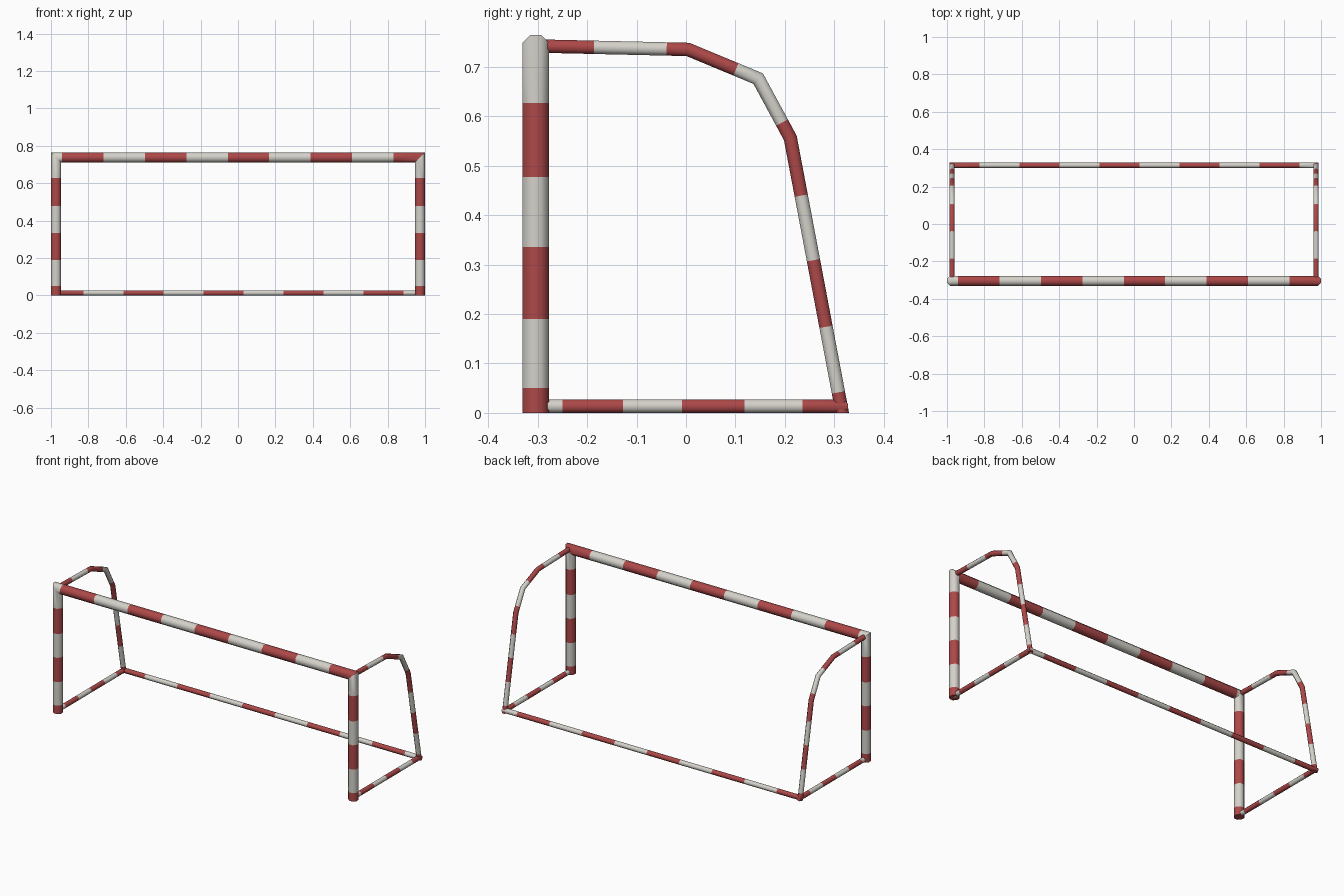
import bpy, bmesh, math
from mathutils import Vector

if "Cube" in bpy.data.objects:
    bpy.data.objects.remove(bpy.data.objects["Cube"])


def material(name, rgb):
    m = bpy.data.materials.new(name)
    m.diffuse_color = (*rgb, 1)
    m.use_nodes = True
    m.node_tree.nodes["Principled BSDF"].inputs["Base Color"].default_value = m.diffuse_color
    return m


RED = material("red paint", (0.42, 0.065, 0.065))
WHITE = material("off white paint", (0.66, 0.64, 0.59))


def tube(name, path, side, radius, cuts, first=0, end_normal=None, sides=8):
    """Mitred tube along a flat path; the colour swaps at each cut distance."""
    pts = [Vector(p) for p in path]
    side = Vector(side)
    stations = []                       # (distance, point, tangent, plane normal)
    dist = 0.0
    dirs = [(b - a).normalized() for a, b in zip(pts, pts[1:])]
    for i, p in enumerate(pts):
        t = dirs[min(i, len(dirs) - 1)]
        n = (dirs[i - 1] + t).normalized() if 0 < i < len(dirs) else t
        if i == len(pts) - 1 and end_normal:
            n = Vector(end_normal)
        stations.append((dist, p, t, n))
        if i < len(dirs):
            length = (pts[i + 1] - p).length
            for c in cuts:
                if dist + 1e-4 < c < dist + length - 1e-4:
                    stations.append((c, p + t * (c - dist), t, t))
            dist += length
    bm = bmesh.new()
    rings = []
    for d, p, t, n in stations:
        up = side.cross(t)
        ring = []
        for k in range(sides):
            a = 2 * math.pi * (k + 0.5) / sides
            off = (side * math.cos(a) + up * math.sin(a)) * radius
            off -= t * (off.dot(n) / t.dot(n))      # slide onto mitre plane
            ring.append(bm.verts.new(p + off))
        rings.append(ring)
    for j in range(len(rings) - 1):
        mid = (stations[j][0] + stations[j + 1][0]) / 2
        col = (first + sum(c < mid for c in cuts)) % 2
        for k in range(sides):
            k2 = (k + 1) % sides
            f = bm.faces.new((rings[j][k], rings[j][k2], rings[j + 1][k2], rings[j + 1][k]))
            f.material_index = col
    bm.faces.new(rings[0][::-1]).material_index = first
    bm.faces.new(rings[-1]).material_index = col
    bmesh.ops.recalc_face_normals(bm, faces=bm.faces)
    me = bpy.data.meshes.new(name)
    bm.to_mesh(me)
    bm.free()
    me.materials.append(RED)
    me.materials.append(WHITE)
    ob = bpy.data.objects.new(name, me)
    bpy.context.collection.objects.link(ob)
    bpy.ops.object.select_all(action='DESELECT')
    ob.select_set(True)
    bpy.context.view_layer.objects.active = ob
    bpy.ops.object.shade_smooth_by_angle(angle=math.radians(50))
    return ob


X, Y, H = 0.973, -0.304, 0.738
R = 0.0265 / math.cos(math.pi / 8)
r = 0.0135 / math.cos(math.pi / 8)

# front frame: two posts and crossbar
post = [0.05, 0.19, 0.335, 0.477, 0.627]
bar = [-0.94 + 0.2213 * k for k in range(9)]
total = 2 * H + 2 * X
cuts = post + [H + X + x for x in bar] + [H + 2 * X] + [total - z for z in reversed(post)]
tube("front_frame", [(-X, Y, 0), (-X, Y, H), (X, Y, H), (X, Y, 0)], (0, 1, 0), R, cuts)

# ground frame: side rails and rear bar
B = 0.314
L = B - Y
rail = [y - Y for y in (-0.25, -0.127, -0.008, 0.118, 0.236)]
rear = [L + X - 0.826 + 0.214 * k for k in range(9)]
cuts = rail + rear + [L + 2 * X] + [2 * L + 2 * X - d for d in reversed(rail)]
tube("ground_frame", [(-X, Y, 0.0135), (-X, B, 0.0135), (X, B, 0.0135), (X, Y, 0.0135)],
     (0, 0, 1), r, cuts, first=1)

# bent side stays
arch = [(Y, 0.742), (0.004, 0.735), (0.146, 0.676), (0.211, 0.556), (0.316, 0)]
for s, label in ((-1, "left"), (1, "right")):
    tube(label + "_stay", [(s * X, y, z) for y, z in arch], (1, 0, 0), r,
         [0.118, 0.265, 0.413, 0.563, 0.717, 0.850, 0.987, 1.122],
         end_normal=(0, 0, -1))
